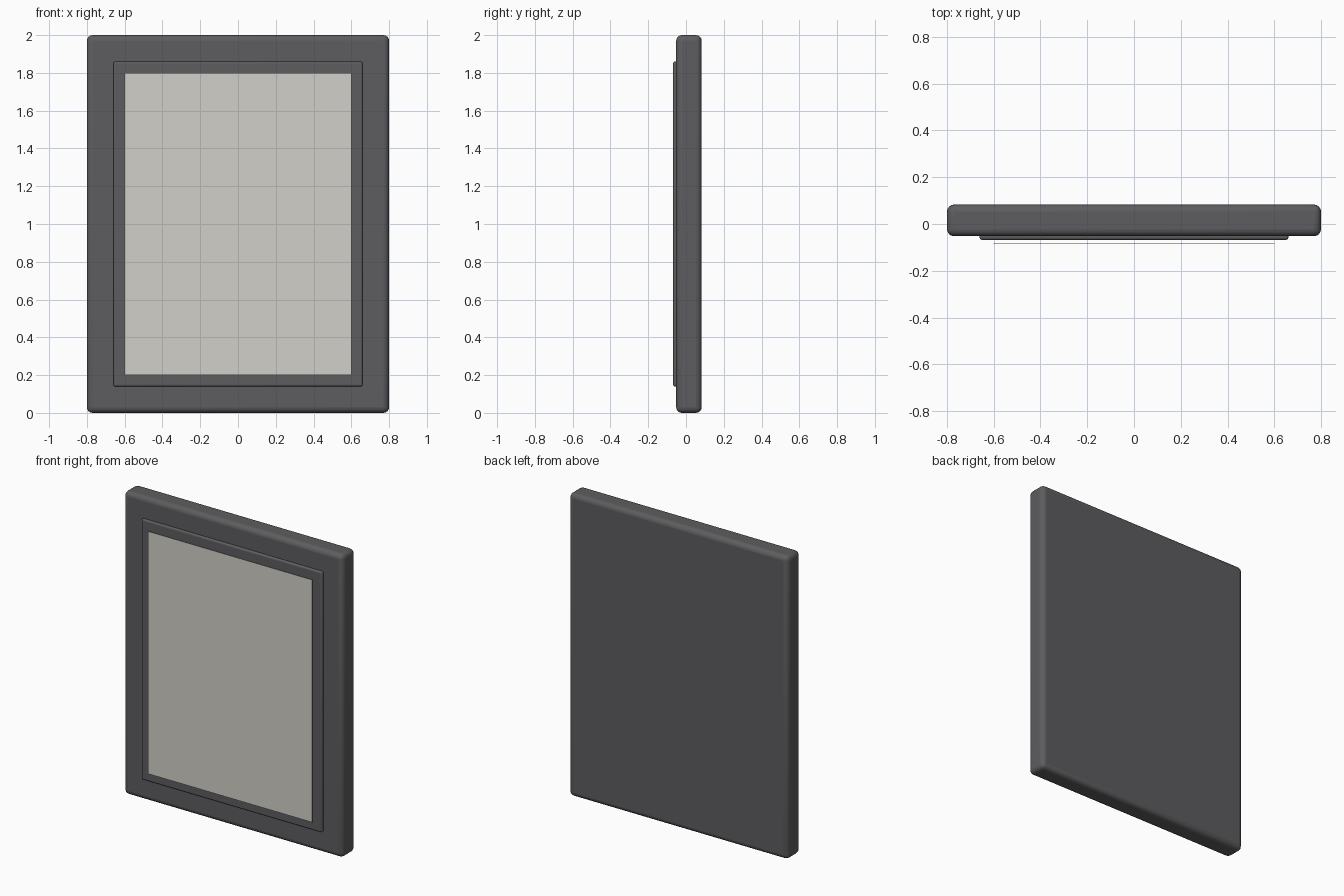
import bpy

if "Cube" in bpy.data.objects:
    bpy.data.objects.remove(bpy.data.objects["Cube"])


def material(name, rgb):
    m = bpy.data.materials.new(name)
    m.diffuse_color = (*rgb, 1)
    m.use_nodes = True
    m.node_tree.nodes["Principled BSDF"].inputs["Base Color"].default_value = m.diffuse_color
    return m


def slab(name, half_x, y0, y1, z0, z1, bevel, mat):
    bpy.ops.mesh.primitive_cube_add(size=1, location=(0, (y0 + y1) / 2, (z0 + z1) / 2))
    ob = bpy.context.object
    ob.name = name
    ob.scale = (2 * half_x, y1 - y0, z1 - z0)
    bpy.ops.object.transform_apply(location=False, rotation=False, scale=True)
    ob.data.materials.append(mat)
    if bevel:
        mod = ob.modifiers.new("rounded_edges", 'BEVEL')
        mod.width = bevel
        mod.segments = 4
        bpy.ops.object.shade_smooth_by_angle()
    return ob


dark = material("dark_frame", (0.11, 0.11, 0.115))
pale = material("pale_panel", (0.64, 0.63, 0.58))

# Outer body, raised inner border and thin front panel
slab("frame_body", 0.8, -0.052, 0.083, 0.0, 2.0, 0.03, dark)
slab("inner_border", 0.66, -0.068, -0.04, 0.14, 1.86, 0.01, dark)

# Front panel sheet floating just ahead of the border
slab("front_panel", 0.6, -0.083, -0.081, 0.2, 1.8, 0, pale)
